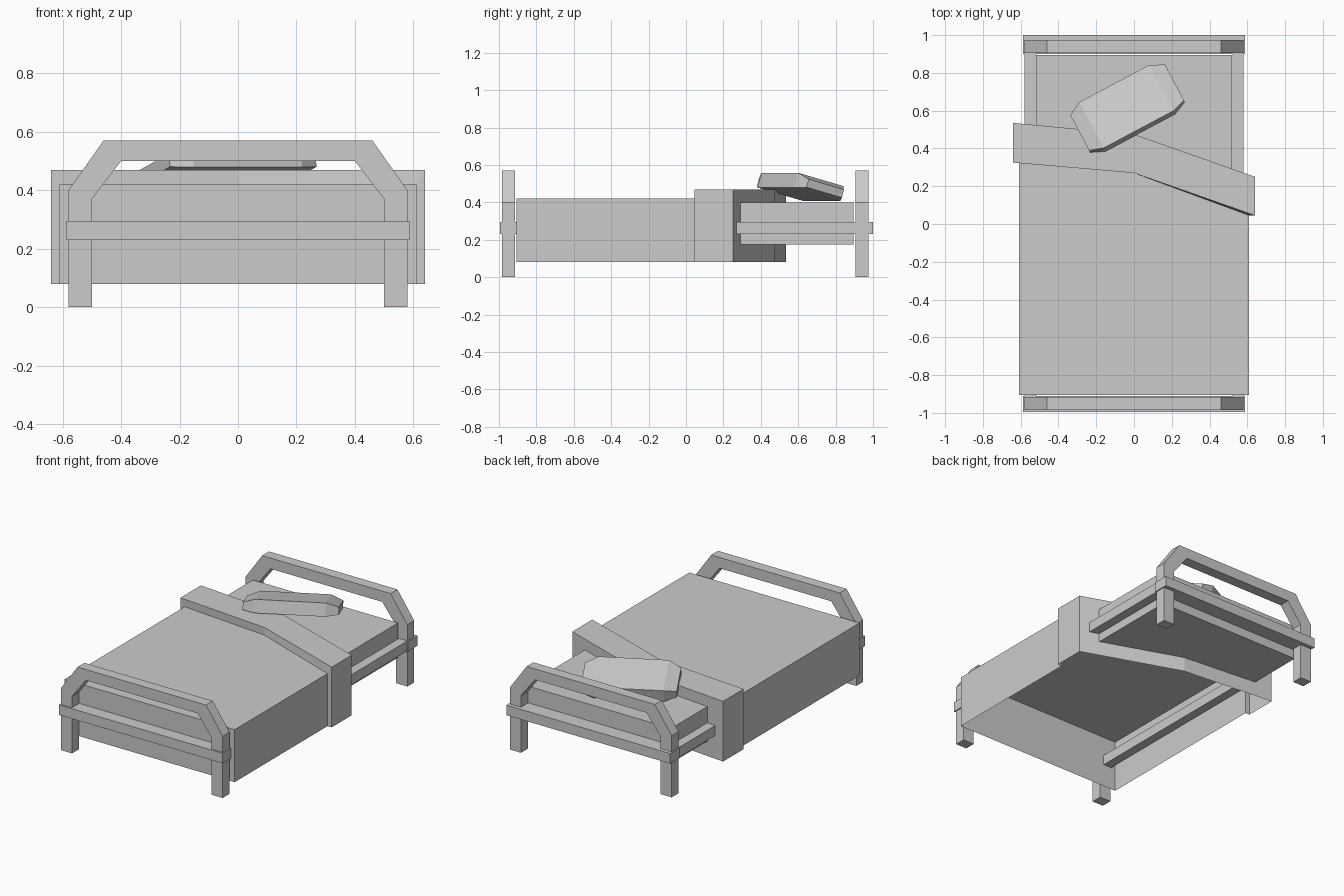
import bpy
import bmesh
from mathutils import Matrix, Vector
from math import radians, atan

cube = bpy.data.objects.get("Cube")
if cube:
    bpy.data.objects.remove(cube, do_unlink=True)

grey = bpy.data.materials.new("light grey")
grey.use_nodes = True
GREY = (0.6, 0.6, 0.6, 1)
grey.diffuse_color = GREY
grey.node_tree.nodes["Principled BSDF"].inputs["Base Color"].default_value = GREY


def finish(name, bm):
    bmesh.ops.recalc_face_normals(bm, faces=bm.faces)
    mesh = bpy.data.meshes.new(name)
    bm.to_mesh(mesh)
    bm.free()
    mesh.materials.append(grey)
    obj = bpy.data.objects.new(name, mesh)
    bpy.context.collection.objects.link(obj)
    return obj


def prism(name, outline, offset):
    """Extrude a flat outline along an offset vector."""
    bm = bmesh.new()
    face = bm.faces.new([bm.verts.new(p) for p in outline])
    ext = bmesh.ops.extrude_face_region(bm, geom=[face], use_keep_orig=True)
    moved = [g for g in ext["geom"] if isinstance(g, bmesh.types.BMVert)]
    bmesh.ops.translate(bm, verts=moved, vec=offset)
    return finish(name, bm)


def box(name, x, y, z):
    outline = [(x[0], y[0], z[0]), (x[1], y[0], z[0]), (x[1], y[1], z[0]), (x[0], y[1], z[0])]
    return prism(name, outline, (0, 0, z[1] - z[0]))


def loft(rings, closed):
    """Skin a row of equal rings; open rings leave the underside free."""
    bm = bmesh.new()
    rows = [[bm.verts.new(p) for p in ring] for ring in rings]
    n = len(rows[0])
    for a, b in zip(rows, rows[1:]):
        for i in range(n if closed else n - 1):
            j = (i + 1) % n
            bm.faces.new((a[i], a[j], b[j], b[i]))
    return bm, rows


# End frames: bent arch with a cross rail
outer = [(0.58, 0), (0.58, 0.40), (0.46, 0.57)]
inner = [(0.40, 0.50), (0.50, 0.37), (0.50, 0)]
arch = outer + [(-x, z) for x, z in reversed(outer)]
arch += [(-x, z) for x, z in reversed(inner)] + inner
for name, y, depth, rail in (("foot", -0.985, 0.07, (-0.995, -0.91)),
                             ("head", 0.905, 0.07, (0.9, 1.0))):
    prism(name + "_frame", [(x, y, z) for x, z in arch], (0, depth, 0))
    box(name + "_cross_rail", (-0.587, 0.587), rail, (0.23, 0.295))

# Side rails
for name, s in (("left", 1), ("right", -1)):
    box(name + "_side_rail", sorted((s * 0.52, s * 0.58)), (-0.91, 0.905), (0.23, 0.295))

# Mattress: head part, ending along the slanted blanket edge
prism("mattress", [(0.52, 0.895, 0.175), (-0.52, 0.895, 0.175), (-0.52, 0.51, 0.175),
                   (0, 0.46, 0.175), (0.52, 0.28, 0.175)], (0, 0, 0.225))


# Blanket: hanging shell with a raised, slanted fold
def drape(half, top, ys):
    left, mid, right = ys
    return [(-half, left, 0.08), (-half, left, top), (0, mid, top),
            (half, right, top), (half, right, 0.08)]


front_edge, back_edge = (0.325, 0.27, 0.045), (0.535, 0.475, 0.25)
bm, rows = loft([drape(0.61, 0.42, (-0.905,) * 3), drape(0.61, 0.42, front_edge),
                 drape(0.64, 0.47, front_edge), drape(0.64, 0.47, back_edge)], False)
bm.faces.new(rows[0])
hem = bm.verts.new((0, back_edge[1], 0.08))
a, b, c, d, e = rows[-1]
bm.faces.new((a, b, c, hem))
bm.faces.new((hem, c, d, e))
finish("blanket", bm)

# Pillow: chamfered block leaning on the fold
rings = []
for u, half, low, high in ((-0.284, 0.11, -0.03, 0.015), (-0.21, 0.142, -0.04, 0.042),
                           (0.21, 0.142, -0.04, 0.042), (0.284, 0.11, -0.03, 0.015)):
    rings.append([(u, -half, low), (u, half, low), (u, half, high), (u, -half, high)])
bm, rows = loft(rings, True)
bm.faces.new(rows[0])
bm.faces.new(rows[-1])
pillow = finish("pillow", bm)
pillow.data.transform(Matrix.Translation(Vector((-0.035, 0.613, 0.482)))
                      @ Matrix.Rotation(radians(28), 4, "Z")
                      @ Matrix.Rotation(-atan(0.26), 4, "X"))
